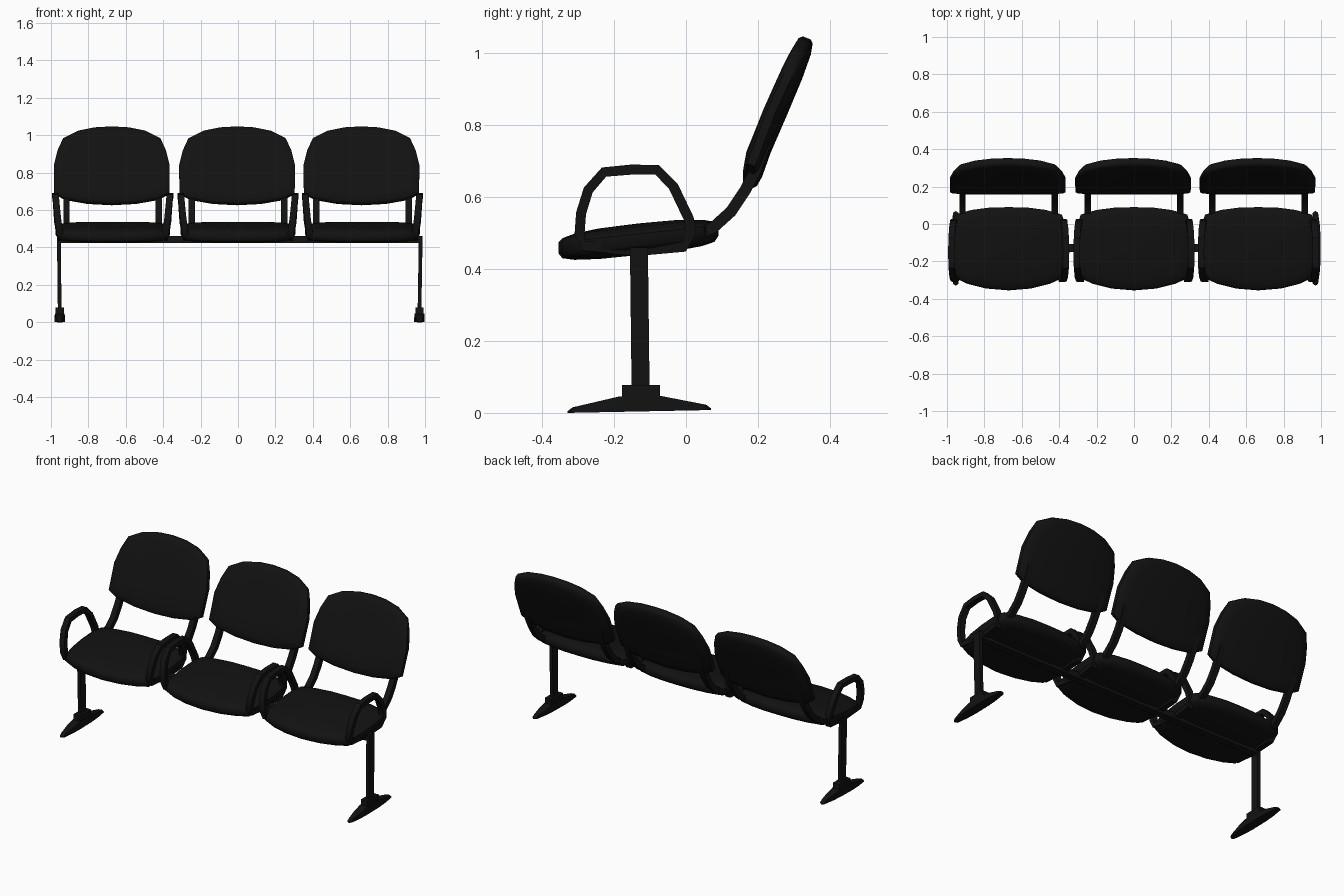
import bpy, bmesh, math

if "Cube" in bpy.data.objects:
    bpy.data.objects.remove(bpy.data.objects["Cube"])

black = bpy.data.materials.new("black")
black.diffuse_color = (0.006, 0.006, 0.006, 1)
black.use_nodes = True
black.node_tree.nodes["Principled BSDF"].inputs["Base Color"].default_value = black.diffuse_color


def finish(bm, name, angle):
    bmesh.ops.recalc_face_normals(bm, faces=bm.faces)
    me = bpy.data.meshes.new(name)
    bm.to_mesh(me)
    bm.free()
    me.shade_smooth()
    me.set_sharp_from_angle(angle=math.radians(angle))
    me.materials.append(black)
    ob = bpy.data.objects.new(name, me)
    bpy.context.collection.objects.link(ob)
    return ob


def skin(bm, rings):
    """Bridge closed rings; a one-vertex ring is a pole, open ends are capped."""
    for a, b in zip(rings, rings[1:]):
        n = max(len(a), len(b))
        for i in range(n):
            j = (i + 1) % n
            quad = [a[i % len(a)], a[j % len(a)], b[j % len(b)], b[i % len(b)]]
            bm.faces.new(list(dict.fromkeys(quad)))
    for end in (rings[0], rings[-1]):
        if len(end) > 1:
            bm.faces.new(end)


def pad(name, half, centre, levels, place, angle=50):
    """Cushion: mirrored half outline, stacked in scaled levels, bent by place()."""
    outline = half + [(-u, v) for u, v in half[-2:0:-1]]
    bm = bmesh.new()
    rings = []
    for s, w in levels:
        pts = outline if s else [(0, centre)]
        rings.append([bm.verts.new(place(u * s, centre + (v - centre) * s, w))
                      for u, v in pts])
    skin(bm, rings)
    return finish(bm, name, angle)


def bar(name, path, width, thick, closed=False):
    """Rectangular section swept along a path lying near the yz plane."""
    bm = bmesh.new()
    rings = []
    n = len(path)
    for i, (x, y, z) in enumerate(path):
        a = path[i - 1] if closed or i else path[i]
        b = path[(i + 1) % n] if closed or i < n - 1 else path[i]
        dy, dz = b[1] - a[1], b[2] - a[2]
        d = math.hypot(dy, dz)
        ny, nz = -dz / d * thick / 2, dy / d * thick / 2
        h = width / 2
        rings.append([bm.verts.new((x + p * h, y + q * ny, z + q * nz))
                      for p, q in ((-1, -1), (1, -1), (1, 1), (-1, 1))])
    if closed:
        for a, b in zip(rings, rings[1:] + rings[:1]):
            for i in range(4):
                j = (i + 1) % 4
                bm.faces.new((a[i], a[j], b[j], b[i]))
    else:
        skin(bm, rings)
    return finish(bm, name, 40)


def box(name, x0, x1, y0, y1, z0, z1):
    bm = bmesh.new()
    skin(bm, [[bm.verts.new(c) for c in ((x0, y0, z), (x1, y0, z), (x1, y1, z), (x0, y1, z))]
              for z in (z0, z1)])
    return finish(bm, name, 30)


# cushion outlines and layers
seat_half = [(0, -.355), (.12, -.345), (.22, -.32), (.285, -.29), (.302, -.2), (.307, -.1),
             (.302, 0), (.285, .05), (.2, .075), (.1, .088), (0, .09)]
seat_levels = [(0, -.045), (.5, -.044), (.8, -.039), (.95, -.031), (1, -.016),
               (1, .014), (.95, .025), (.8, .034), (.5, .041), (0, .043)]
back_half = [(0, 1.043), (.09, 1.038), (.18, 1.02), (.26, .98), (.29, .915), (.31, .835),
             (.308, .69), (.25, .658), (.13, .637), (0, .63)]
back_levels = [(0, -.026), (.5, -.027), (.82, -.026), (.96, -.021), (1, -.012),
               (1, .012), (.96, .021), (.82, .028), (.5, .032), (0, .033)]
lean = [(.6, .165), (.63, .175), (.74, .207), (.84, .25), (.98, .31), (1.1, .36)]


def lean_y(z):
    for (z0, y0), (z1, y1) in zip(lean, lean[1:]):
        if z <= z1:
            return y0 + (y1 - y0) * (z - z0) / (z1 - z0)


# path of one armrest loop and one backrest support (x is distance from chair centre)
arm_path = [(.28, -.285, .465), (.285, -.296, .5), (.293, -.292, .555), (.3, -.272, .62),
            (.305, -.228, .67), (.307, -.15, .677), (.305, -.08, .676), (.302, -.035, .63),
            (.296, .008, .54), (.29, .014, .5), (.28, -.005, .462), (.275, -.14, .45)]
support_path = [(.247, -.06, .475), (.247, .03, .497), (.247, .075, .515), (.247, .125, .56),
                (.247, .165, .62), (.247, .195, .68), (.247, .22, .75)]

for n, cx in enumerate((-.67, 0, .665), 1):
    pad(f"seat_{n}", seat_half, -.13, seat_levels,
        lambda u, v, w: (cx + u, v, .46 + (v + .355) * .108 + w))
    pad(f"backrest_{n}", back_half, .84, back_levels,
        lambda u, v, w: (cx - .005 + u, lean_y(v) + w * .93 - .012 * (u / .31) ** 2,
                         v - w * .37))
    for side, s in (("left", -1), ("right", 1)):
        bar(f"armrest_{side}_{n}", [(cx + s * x, y, z) for x, y, z in arm_path],
            .034, .028, closed=True)
        bar(f"back_support_{side}_{n}", [(cx + s * x, y, z) for x, y, z in support_path],
            .034, .032)

# rail carrying the seats
box("rail", -.965, .98, -.15, -.107, .425, .462)

# end legs with a collar and a tapered foot
foot_half = [(0, -.2), (.014, -.19), (.024, -.12), (.028, -.055), (.028, .055),
             (.024, .12), (.014, .19), (0, .2)]
for side, top, low in (("left", -.958, -.953), ("right", .977, .97)):
    bar(f"leg_{side}", [(low, -.126, .04), (top, -.131, .46)], .02, .05)
    box(f"leg_collar_{side}", low - .022, low + .022, -.178, -.072, .03, .078)
    pad(f"foot_{side}", foot_half, 0, [(1, 0), (1, .35), (.93, 1), (.3, 1), (0, 1)],
        lambda u, v, w: (low + u, -.13 + v, .004 * (v + .2) / .2 +
                         w * (.012 + .031 * min(1, (.2 - abs(v)) / .145))), 35)
